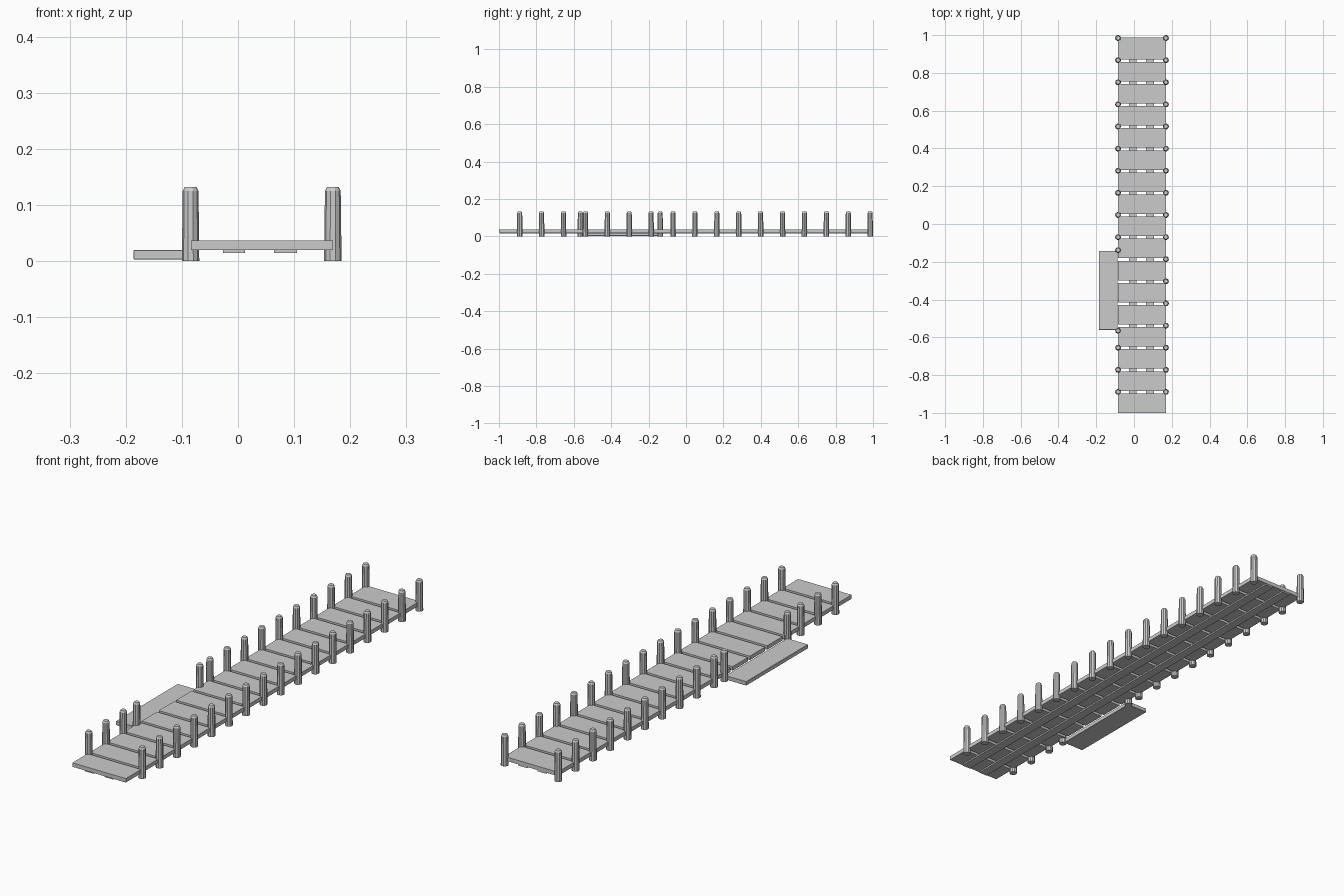
import bpy, bmesh

if "Cube" in bpy.data.objects:
    bpy.data.objects.remove(bpy.data.objects["Cube"])

PITCH = 0.117          # plank spacing along the walkway
COUNT = 17
LEFT, RIGHT = -0.084, 0.169


def box(name, x0, x1, y0, y1, z0, z1, bevel=0.0):
    bm = bmesh.new()
    bmesh.ops.create_cube(bm, size=1)
    for v in bm.verts:
        v.co = ((x0 + x1) / 2 + v.co.x * (x1 - x0),
                (y0 + y1) / 2 + v.co.y * (y1 - y0),
                (z0 + z1) / 2 + v.co.z * (z1 - z0))
    if bevel:
        bmesh.ops.bevel(bm, geom=bm.edges[:], offset=bevel, segments=1, affect='EDGES')
    return finish(name, bm)


def finish(name, bm):
    bmesh.ops.recalc_face_normals(bm, faces=bm.faces[:])
    me = bpy.data.meshes.new(name)
    bm.to_mesh(me)
    bm.free()
    ob = bpy.data.objects.new(name, me)
    bpy.context.collection.objects.link(ob)
    return ob


# one shared post mesh: slight taper with a chamfered top
def post_mesh():
    import math
    bm = bmesh.new()
    sides = 10
    rings = []
    for r, z in ((0.0155, 0), (0.0145, 0.092), (0.014, 0.125), (0.0105, 0.132)):
        rings.append([bm.verts.new((r * math.cos(math.tau * i / sides),
                                    r * math.sin(math.tau * i / sides), z))
                      for i in range(sides)])
    for a, b in zip(rings, rings[1:]):
        for i in range(sides):
            j = (i + 1) % sides
            bm.faces.new((a[i], a[j], b[j], b[i]))
    bm.faces.new(rings[0])
    bm.faces.new(rings[-1])
    return finish("post", bm)


first_post = post_mesh()


def post(name, x, y):
    ob = bpy.data.objects.new(name, first_post.data)
    ob.location = (x, y, 0)
    bpy.context.collection.objects.link(ob)


# deck planks
for i in range(COUNT):
    y = -1 + i * PITCH
    end = 0.987 if i == COUNT - 1 else y + 0.103
    box("deck_plank", LEFT, RIGHT, y, end, 0.02, 0.037)

# two long stringers under the deck
box("stringer_left", -0.027, 0.0125, -0.995, 0.985, 0.014, 0.0205)
box("stringer_right", 0.064, 0.105, -0.995, 0.985, 0.014, 0.0205)

# posts in the plank gaps; the left row is open at the side platform
for i in range(COUNT):
    y = -0.889 + i * 0.1171
    post("right_post", 0.169, y)
    if not -0.56 < y < -0.14:
        post("left_post", -0.0845, y)
post("left_post", -0.0845, -0.138)
first_post.name = "left_post"
first_post.location = (-0.0845, -0.565, 0)

# low side platform
box("side_platform", -0.186, -0.087, -0.56, -0.142, 0.003, 0.02, 0.001)
